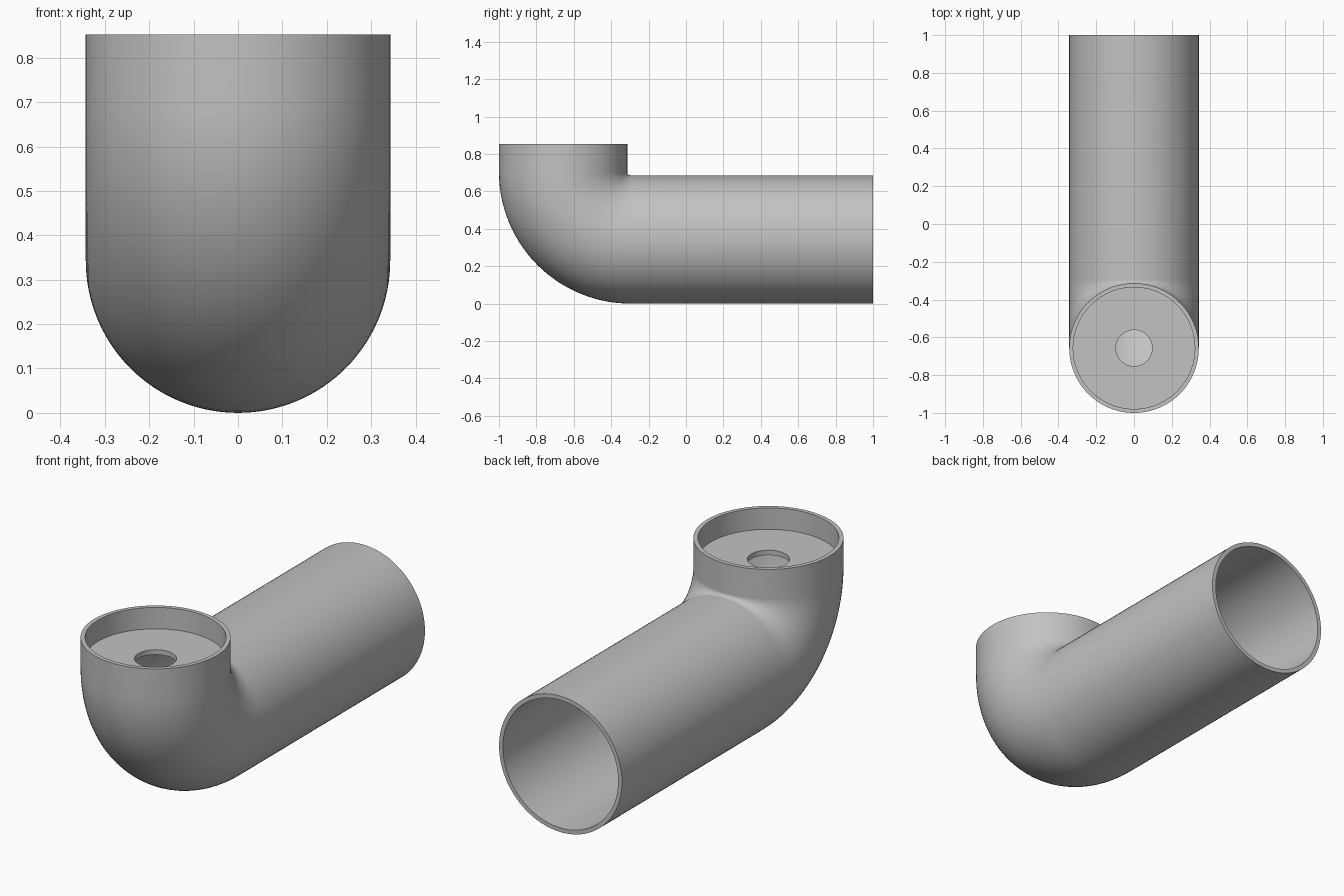
import bpy, bmesh
from math import sin, cos, pi
from mathutils import Vector

if "Cube" in bpy.data.objects:
    bpy.data.objects.remove(bpy.data.objects["Cube"], do_unlink=True)

OUTER, INNER, HOLE = 0.343, 0.322, 0.096
BEND = 0.36                                  # bend radius of the pipe axis
PIVOT = Vector((0, BEND - 0.657, BEND + OUTER))
TOP, FLOOR, FLOOR_UNDER = 0.852, 0.744, 0.719
SIDES, STEPS = 96, 28

mat = bpy.data.materials.new("plain grey")
mat.use_nodes = True
grey = (0.54, 0.54, 0.54, 1)
mat.diffuse_color = grey
mat.node_tree.nodes["Principled BSDF"].inputs["Base Color"].default_value = grey


def inward(phi):
    """Direction from the pipe axis to the bend pivot."""
    return Vector((0, sin(phi), cos(phi)))


def back(radius):
    return Vector((0, 1, OUTER)), 0, radius


def upright(z, radius):
    return Vector((0, PIVOT.y - BEND, z)), pi / 2, radius


def bend(radius):
    angles = [pi / 2 * i / STEPS for i in range(STEPS + 1)]
    return [(PIVOT - BEND * inward(a), a, radius) for a in angles]


# Cross-sections in order: outside skin, cup, drain hole, inside skin
sections = [back(OUTER)] + bend(OUTER)
sections += [upright(TOP, OUTER), upright(TOP, INNER), upright(FLOOR, INNER),
             upright(FLOOR, HOLE), upright(FLOOR_UNDER, HOLE),
             upright(FLOOR_UNDER, INNER)]
sections += bend(INNER)[::-1] + [back(INNER)]

bm = bmesh.new()
rings = []
for centre, phi, radius in sections:
    ring = []
    for i in range(SIDES):
        a = 2 * pi * i / SIDES
        offset = Vector((cos(a), 0, 0)) + inward(phi) * sin(a)
        ring.append(bm.verts.new(centre + radius * offset))
    rings.append(ring)

# Skin neighbouring rings, closing the last onto the first at the open end
for k, ring in enumerate(rings):
    following = rings[(k + 1) % len(rings)]
    for i in range(SIDES):
        j = (i + 1) % SIDES
        bm.faces.new((ring[i], ring[j], following[j], following[i]))
bmesh.ops.recalc_face_normals(bm, faces=bm.faces)

mesh = bpy.data.meshes.new("pipe_elbow")
bm.to_mesh(mesh)
bm.free()
mesh.materials.append(mat)
elbow = bpy.data.objects.new("pipe_elbow", mesh)
bpy.context.collection.objects.link(elbow)

bpy.ops.object.select_all(action="DESELECT")
elbow.select_set(True)
bpy.context.view_layer.objects.active = elbow
bpy.ops.object.shade_smooth_by_angle(angle=pi / 6)
